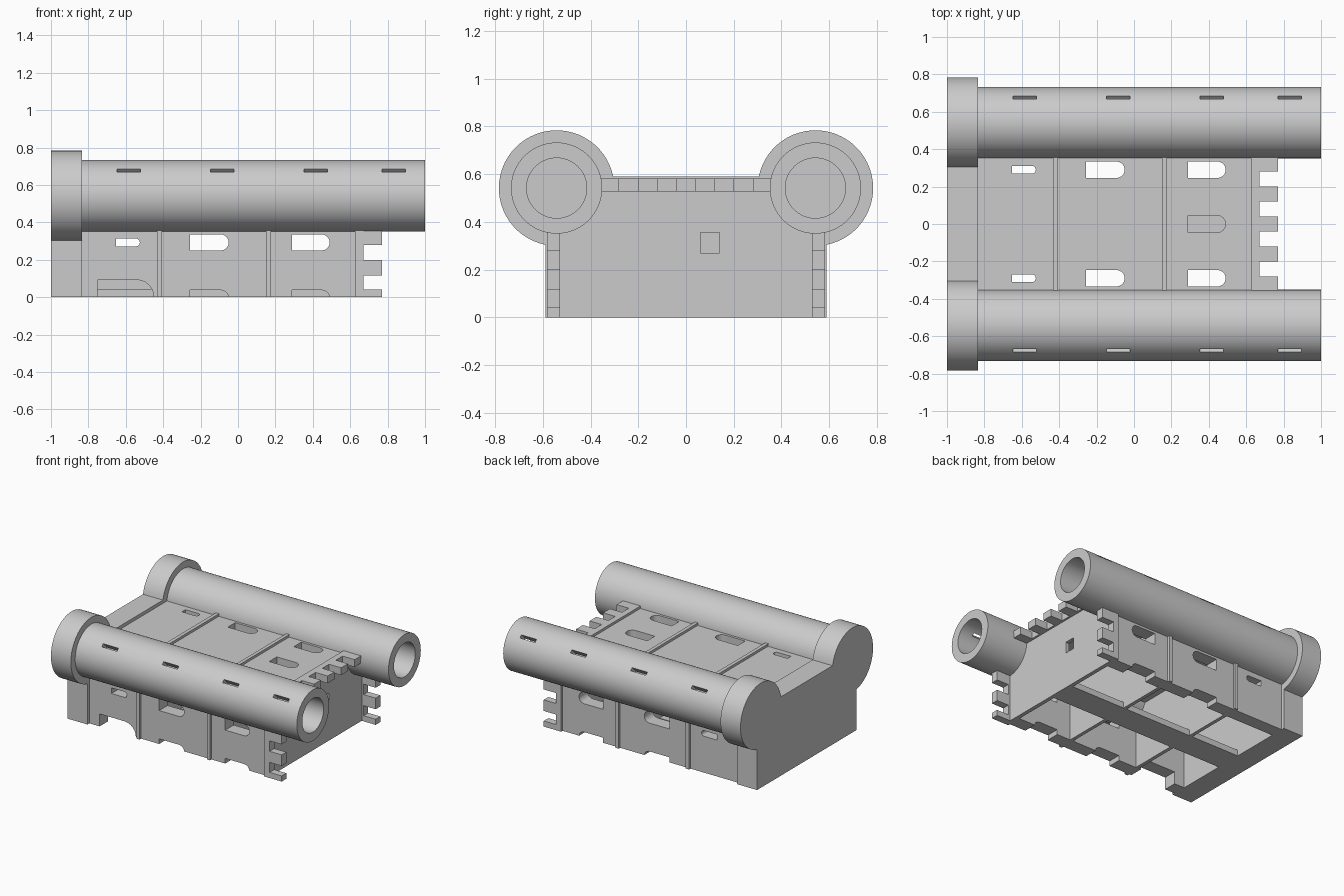
import bpy, bmesh
from math import sin, cos, radians, pi
from mathutils import Matrix, Vector

cube = bpy.data.objects.get("Cube")
if cube:
    bpy.data.objects.remove(cube, do_unlink=True)

grey = bpy.data.materials.new("plain_grey")
grey.use_nodes = True
grey.diffuse_color = (0.6, 0.6, 0.6, 1)
grey.node_tree.nodes["Principled BSDF"].inputs["Base Color"].default_value = (0.6, 0.6, 0.6, 1)

TUBE_Y, TUBE_Z, TUBE_R, BORE_R, FLANGE_R = 0.542, 0.542, 0.191, 0.126, 0.242
PLATE_X, COLLAR_X, FACE_X, TIP_X = -0.835, 0.625, 0.67, 0.77
SKIN_IN, SKIN_OUT = 0.465, 0.565     # deck and side walls
RIM_IN, RIM_OUT = 0.528, 0.583       # raised collar, ribs and fingers


def finish(name, bm):
    bmesh.ops.recalc_face_normals(bm, faces=bm.faces)
    mesh = bpy.data.meshes.new(name)
    bm.to_mesh(mesh)
    bm.free()
    mesh.materials.append(grey)
    obj = bpy.data.objects.new(name, mesh)
    bpy.context.scene.collection.objects.link(obj)
    return obj


def prism(name, profile, axis, lo, hi):
    """Extrude a flat profile along x, y or z."""
    place = {"x": lambda a, b, t: (t, a, b),
             "y": lambda a, b, t: (a, t, b),
             "z": lambda a, b, t: (a, b, t)}[axis]
    bm = bmesh.new()
    face = bm.faces.new([bm.verts.new(place(a, b, lo)) for a, b in profile])
    out = bmesh.ops.extrude_face_region(bm, geom=[face])
    move = Vector(place(0, 0, hi - lo))
    for v in out["geom"]:
        if isinstance(v, bmesh.types.BMVert):
            v.co += move
    return finish(name, bm)


def box(name, x0, x1, y0, y1, z0, z1):
    return prism(name, [(x0, y0), (x1, y0), (x1, y1), (x0, y1)], "z", z0, z1)


def activate(obj):
    bpy.ops.object.select_all(action="DESELECT")
    obj.select_set(True)
    bpy.context.view_layer.objects.active = obj


def smooth(obj):
    activate(obj)
    bpy.ops.object.shade_smooth_by_angle(angle=radians(30))


def cut(obj, cutters):
    activate(obj)
    for c in cutters:
        c.hide_render = True
        mod = obj.modifiers.new("cut", "BOOLEAN")
        mod.operation, mod.solver, mod.object = "DIFFERENCE", "EXACT", c
        bpy.ops.object.modifier_apply(modifier=mod.name)
        bpy.data.objects.remove(c, do_unlink=True)


def bullet(x0, x1, mid, height):
    """Slot outline: square at -x, rounded at +x."""
    r = height / 2
    arc = [(x1 - r + r * cos(a), mid + r * sin(a))
           for a in [pi * (i / 12 - 0.5) for i in range(13)]]
    return [(x0, mid - r)] + arc + [(x0, mid + r)]


def section(half, r, start, end):
    """Symmetric cross-section whose upper corners follow an arc about the tubes."""
    arc = [radians(start + (end - start) * i / 40) for i in range(41)]
    side = [(half, 0)] + [(TUBE_Y + r * cos(a), TUBE_Z + r * sin(a)) for a in arc]
    return side + [(-y, z) for y, z in reversed(side)]


# End plate with both round sockets
smooth(prism("end_plate", section(0.588, FLANGE_R, -79.1, 168.6), "x", -1, PLATE_X))

# Cross bulkheads, standing out as ribs on the deck and walls
for name, x0, x1 in [("rear_bulkhead", -0.433, -0.406), ("middle_bulkhead", 0.15, 0.176)]:
    smooth(prism(name, section(RIM_OUT, 0.165, -75.6, -194.4), "x", x0, x1))

# Face plate, set back inside the collar
face_plate = prism("face_plate", section(RIM_IN + 0.002, 0.165, -94, -176), "x",
                   COLLAR_X, FACE_X - 0.015)
cut(face_plate, [box("hole", 0.5, 0.8, 0.06, 0.14, 0.27, 0.355)])
smooth(face_plate)

# Slots shared by the deck and walls
BIG_SLOTS = [(-0.257, -0.05), (0.29, 0.49)]
SMALL_SLOT = (-0.652, -0.525)

# Deck
deck = box("deck", PLATE_X - 0.01, COLLAR_X + 0.01, -0.372, 0.372, SKIN_IN, SKIN_OUT)
holes = [prism("slot", bullet(0.29, 0.49, 0, 0.09), "z", 0.4, 0.7)]
for y in (-0.29, 0.29):
    holes += [prism("slot", bullet(a, b, y, 0.088), "z", 0.4, 0.7) for a, b in BIG_SLOTS]
    holes.append(prism("slot", bullet(*SMALL_SLOT, y, 0.042), "z", 0.4, 0.7))
cut(deck, holes)
box("deck_collar", COLLAR_X, FACE_X, -0.372, 0.372, RIM_IN, RIM_OUT)

# Floor strip along the centre
box("floor_strip", PLATE_X - 0.01, COLLAR_X + 0.01, -0.1, 0.1, 0, 0.045)

for tag, s in (("back", 1), ("front", -1)):
    lo, hi = sorted((s * SKIN_IN, s * SKIN_OUT))
    rim_lo, rim_hi = sorted((s * RIM_IN, s * RIM_OUT))

    # Side wall with slots and bottom notches
    wall = box(tag + "_wall", PLATE_X - 0.01, COLLAR_X + 0.01, lo, hi, 0, 0.372)
    holes = []
    for a, b in BIG_SLOTS:
        holes.append(prism("slot", bullet(a, b, 0.293, 0.086), "y", lo - 0.1, hi + 0.1))
        holes.append(prism("notch", bullet(a, b, -0.005, 0.086), "y", lo - 0.1, hi + 0.1))
    holes.append(prism("slot", bullet(*SMALL_SLOT, 0.293, 0.042), "y", lo - 0.1, hi + 0.1))
    if s < 0:
        holes.append(prism("arch", bullet(-0.75, -0.45, 0, 0.186), "y", lo - 0.1, hi + 0.1))
    cut(wall, holes)

    # Collar and fingers at the open end of the wall
    box(tag + "_collar", COLLAR_X, FACE_X, rim_lo, rim_hi, 0, 0.372)
    for i, (z0, z1) in enumerate([(0, 0.042), (0.117, 0.2), (0.278, 0.354)]):
        box(f"{tag}_finger_{i}", FACE_X - 0.01, TIP_X, rim_lo, rim_hi, z0, z1)

    # Hollow tube: a ring profile swept about its axis
    bm = bmesh.new()
    ring = [(PLATE_X - 0.01, BORE_R), (1, BORE_R), (1, TUBE_R), (PLATE_X - 0.01, TUBE_R)]
    count = 72
    loops = [[bm.verts.new((x, s * TUBE_Y + r * cos(2 * pi * k / count),
                            TUBE_Z + r * sin(2 * pi * k / count))) for x, r in ring]
             for k in range(count)]
    for k in range(count):
        a, b = loops[k], loops[(k + 1) % count]
        for j in range(4):
            n = (j + 1) % 4
            bm.faces.new((a[j], a[n], b[n], b[j]))
    tube = finish(tag + "_tube", bm)

    # Slots along the upper outer side of the tube
    cutters = []
    for x in (-0.585, -0.085, 0.415, 0.832):
        c = box("tube_slot", -0.063, 0.063, -0.012, 0.012, 0.08, 0.25)
        c.data.transform(Matrix.Translation((x, s * TUBE_Y, TUBE_Z))
                         @ Matrix.Rotation(-s * pi / 4, 4, "X"))
        cutters.append(c)
    cut(tube, cutters)
    smooth(tube)

# Deck fingers
for i in range(5):
    y = (i - 2) * 0.16
    box(f"deck_finger_{i}", FACE_X - 0.01, TIP_X, max(y - 0.04, -0.355), min(y + 0.04, 0.355),
        RIM_IN, RIM_OUT)
